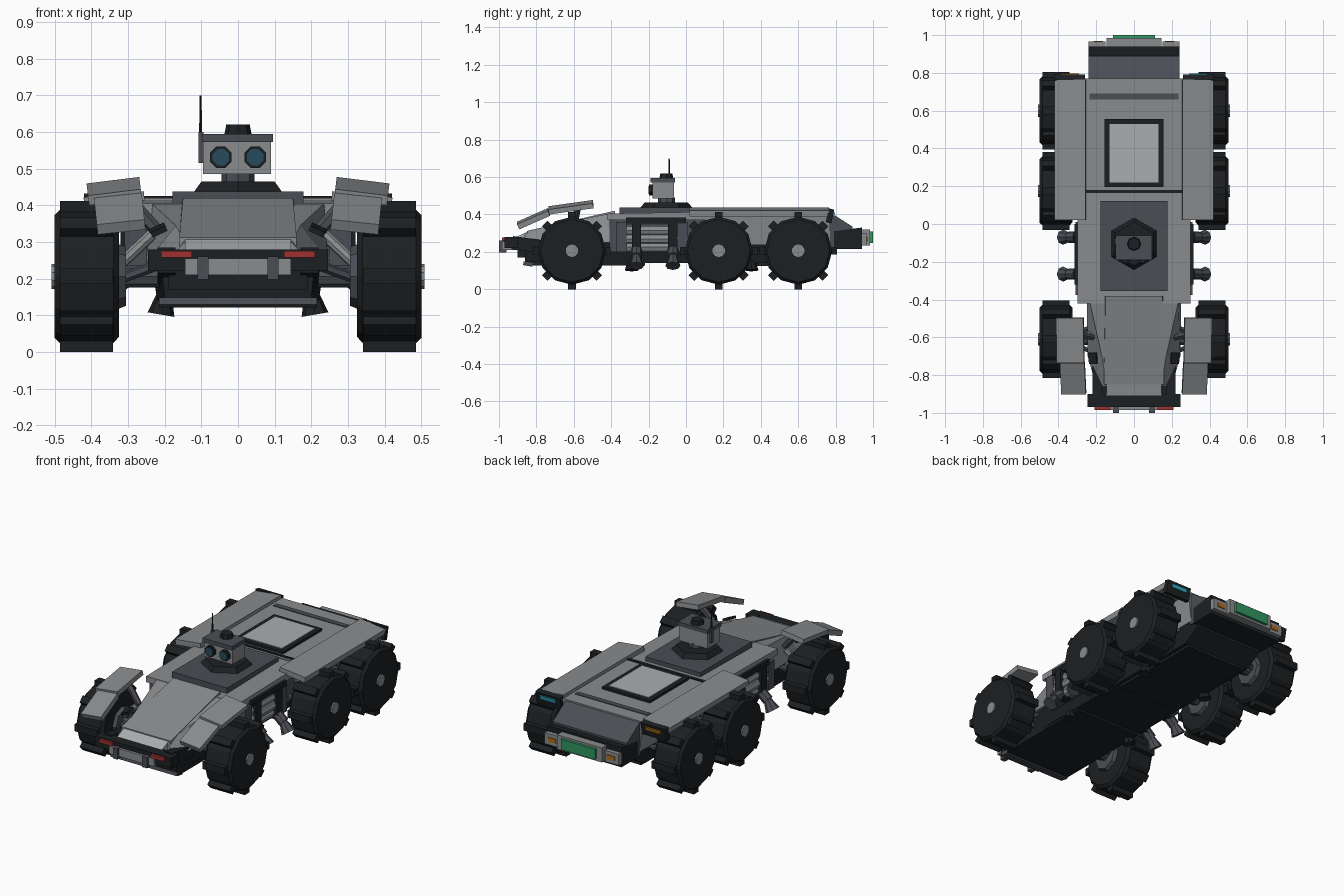
import bpy, bmesh
from math import radians, pi, cos, sin
from mathutils import Vector, Matrix, Euler

if "Cube" in bpy.data.objects:
    bpy.data.objects.remove(bpy.data.objects["Cube"])


def mat(name, r, g, b):
    m = bpy.data.materials.new(name)
    m.diffuse_color = (r, g, b, 1)
    m.use_nodes = True
    m.node_tree.nodes["Principled BSDF"].inputs["Base Color"].default_value = m.diffuse_color
    return m


LIGHT = mat("light_panel", .25, .26, .27)
PALE = mat("pale_panel", .40, .42, .43)
SLATE = mat("slate", .07, .075, .09)
BLACK = mat("black", .012, .014, .016)
RED = mat("red_light", .35, .03, .03)
BLUE = mat("lens_blue", .02, .07, .11)
CYAN = mat("cyan_light", .03, .4, .55)
GREEN = mat("green_panel", .03, .3, .12)
AMBER = mat("amber_light", .4, .15, .01)


def finish(name, bm, m, mirror=False):
    bmesh.ops.recalc_face_normals(bm, faces=bm.faces)
    me = bpy.data.meshes.new(name)
    bm.to_mesh(me)
    bm.free()
    ob = bpy.data.objects.new(name, me)
    bpy.context.collection.objects.link(ob)
    me.materials.append(m)
    if mirror:
        ob.modifiers.new("mirror", "MIRROR").use_mirror_merge = False
    return ob


def box(name, x, y, z, m, rot=(0, 0, 0), mirror=False):
    """Box from (min, max) ranges, rotated in degrees about its centre."""
    bm = bmesh.new()
    r = (x, y, z)
    c = Vector([(a + b) / 2 for a, b in r])
    s = [b - a for a, b in r]
    M = Matrix.Translation(c) @ Euler([radians(a) for a in rot]).to_matrix().to_4x4() @ Matrix.Diagonal((*s, 1))
    bmesh.ops.create_cube(bm, size=1, matrix=M)
    return finish(name, bm, m, mirror)


def rod(name, a, b, r1, r2, m, n=8, mirror=False, spin=0):
    """Cylinder or cone between two points."""
    bm = bmesh.new()
    a, b = Vector(a), Vector(b)
    q = (b - a).to_track_quat('Z', 'Y').to_matrix().to_4x4()
    M = Matrix.Translation((a + b) / 2) @ q @ Matrix.Rotation(spin, 4, 'Z')
    bmesh.ops.create_cone(bm, cap_ends=True, segments=n, radius1=r1, radius2=r2, depth=(b - a).length, matrix=M)
    return finish(name, bm, m, mirror)


def loft(name, sections, m):
    """Hull from stations (y, half width bottom, half width top, z bottom, z top)."""
    bm = bmesh.new()
    rings = [[bm.verts.new(p) for p in ((-b, y, z0), (b, y, z0), (t, y, z1), (-t, y, z1))]
             for y, b, t, z0, z1 in sections]
    for r, s in zip(rings, rings[1:]):
        for i in range(4):
            bm.faces.new((r[i], r[(i + 1) % 4], s[(i + 1) % 4], s[i]))
    bm.faces.new(rings[0])
    bm.faces.new(rings[-1])
    return finish(name, bm, m)


# Hull
loft("lower_hull", [(-.86, .20, .21, .15, .24), (-.42, .22, .24, .14, .26),
                    (.70, .22, .24, .14, .26), (.80, .22, .24, .20, .26)], BLACK)
loft("nose", [(-.86, .20, .145, .24, .30), (-.70, .245, .17, .25, .345), (-.41, .25, .235, .25, .405)], LIGHT)
loft("nose_panel", [(-.85, .16, .16, .28, .312), (-.38, .16, .15, .38, .42)], LIGHT)
loft("nose_lip", [(-.92, .145, .145, .25, .275), (-.83, .145, .145, .27, .315)], PALE)
loft("mid_hull", [(-.42, .30, .30, .37, .405), (.17, .30, .30, .37, .415)], LIGHT)
loft("core", [(-.41, .25, .25, .2, .38), (.17, .25, .25, .2, .38)], SLATE)
loft("rear_hull", [(.15, .24, .26, .24, .42), (.77, .24, .26, .24, .42)], LIGHT)
loft("tail_slope", [(.76, .24, .24, .22, .418), (.89, .24, .24, .215, .335)], SLATE)
loft("tail_block", [(.79, .241, .241, .215, .31), (.94, .241, .241, .215, .33)], BLACK)
box("deck_seam", (-.26, .26), (.165, .18), (.40, .425), BLACK)
box("deck_groove", (-.235, .235), (.66, .69), (.41, .424), SLATE)
box("hatch_frame", (-.155, .155), (.195, .555), (.41, .434), BLACK)
box("hatch_panel", (-.13, .13), (.22, .53), (.42, .438), PALE)
box("front_skid", (-.215, .215), (-.87, -.82), (.125, .145), SLATE, (-10, 0, 0))
box("belly_plate_front", (-.215, .215), (-.86, -.22), (.128, .15), BLACK)
box("belly_plate_rear", (-.2, .2), (.12, .7), (.125, .15), BLACK)
box("nose_vent", (.195, .24), (-.74, -.68), (.325, .34), BLACK, (10, 25, 0), True)

# Front bumper
box("bumper", (-.245, .245), (-.97, -.90), (.222, .28), BLACK)
box("bumper_arm", (.17, .22), (-.93, -.72), (.20, .27), BLACK, (-8, 0, 0), True)
box("bumper_plate", (-.145, .145), (-.985, -.90), (.21, .255), LIGHT)
box("bumper_hook", (.08, .11), (-1.0, -.96), (.197, .26), SLATE, mirror=True)
box("red_light", (.125, .21), (-.985, -.96), (.257, .276), RED, mirror=True)
box("front_grille", (-.19, .19), (-.9, -.84), (.17, .225), BLACK)

# Tail lights
box("tail_lamp_box", (-.145, .145), (.93, .985), (.235, .32), LIGHT)
box("tail_green_panel", (-.11, .11), (.98, 1.0), (.248, .308), GREEN)
box("tail_side_strip", (.15, .24), (.93, .965), (.235, .30), LIGHT, mirror=True)
box("tail_amber", (.165, .215), (.96, .97), (.255, .28), AMBER, mirror=True)

# Fenders
box("rear_fender", (.255, .42), (.02, .765), (.398, .43), LIGHT, (0, 6, 0), True)
box("rear_fender_end", (.26, .42), (.755, .785), (.355, .43), BLACK, (-12, 0, 0), True)
box("fender_light_right", (.29, .39), (.776, .794), (.39, .412), CYAN, (-12, 0, 0))
box("fender_light_left", (-.39, -.29), (.776, .794), (.39, .412), AMBER, (-12, 0, 0))
box("front_fender_top", (.265, .41), (-.735, -.495), (.425, .452), LIGHT, (8, 7, 0), True)
box("front_fender_front", (.257, .388), (-.905, -.725), (.362, .392), LIGHT, (24, 6, 0), True)
rod("fender_strut", (.22, -.6, .33), (.31, -.58, .43), .018, .018, SLATE, 6, True)

# Side tanks and nozzles
for z, x in ((.225, .275), (.27, .285), (.315, .28)):
    rod("side_tank", (x, -.32, z), (x, -.04, z), .028, .028, LIGHT, 8, True)
box("tank_end_plate", (.24, .31), (-.375, -.315), (.20, .36), SLATE, mirror=True)
box("tank_rear_plate", (.24, .31), (-.05, .01), (.20, .36), SLATE, mirror=True)
box("tank_rail", (.25, .315), (-.32, .0), (.352, .385), BLACK, mirror=True)
for y in (-.265, -.07):
    box("tank_strap", (.25, .32), (y - .025, y + .025), (.19, .36), BLACK, mirror=True)
    rod("nozzle_body", (.305, y, .21), (.345, y, .175), .03, .03, SLATE, 8, True)
    rod("nozzle_bell", (.34, y, .18), (.375, y, .125), .02, .04, SLATE, 8, True)
for y in (-.29, .35):
    rod("belly_foot", (.2, y, .16), (.21, y, .102), .02, .037, BLACK, 8, True)

# Turret
box("turret_base", (-.178, .178), (-.355, .122), (.40, .438), SLATE)
rod("turret_ring", (0, -.105, .435), (0, -.105, .465), .14, .115, BLACK, 6)
rod("turret_neck", (0, -.105, .46), (0, -.105, .49), .045, .045, SLATE, 8)
box("sensor_head", (-.095, .09), (-.18, -.065), (.485, .575), LIGHT)
box("sensor_roof", (-.098, .095), (-.19, -.06), (.572, .595), SLATE)
rod("sensor_cap", (0, -.105, .594), (0, -.105, .62), .037, .032, BLACK, 8)
rod("lens_rim", (.047, -.175, .531), (.047, -.197, .531), .032, .032, BLACK, 8, True, pi / 8)
rod("lens_glass", (.047, -.19, .531), (.047, -.201, .531), .024, .024, BLUE, 8, True, pi / 8)
rod("antenna", (-.102, -.09, .515), (-.102, -.09, .70), .006, .003, BLACK, 6)
box("antenna_mount", (-.108, -.094), (-.1, -.08), (.515, .60), SLATE)

# Wheels: 12-sided tyres with eight tread bars
ZW = .206
for label, y in (("front", -.61), ("middle", .175), ("rear", .60)):
    bm = bmesh.new()
    prof = ((.325, .165), (.34, .182), (.485, .182), (.50, .168))
    rings = [[bm.verts.new((x, y + r * cos(k * pi / 6), ZW + r * sin(k * pi / 6))) for k in range(12)]
             for x, r in prof]
    for a, b in zip(rings, rings[1:]):
        for k in range(12):
            bm.faces.new((a[k], a[(k + 1) % 12], b[(k + 1) % 12], b[k]))
    bm.faces.new(rings[0])
    bm.faces.new(rings[-1])
    for k in range(8):
        M = (Matrix.Translation((.413, y, ZW)) @ Matrix.Rotation(k * pi / 4, 4, 'X')
             @ Matrix.Translation((0, 0, .188)) @ Matrix.Diagonal((.145, .042, .036, 1)))
        bmesh.ops.create_cube(bm, size=1, matrix=M)
    finish(label + "_wheel", bm, BLACK, True)
    rod(label + "_hub", (.49, y, ZW), (.508, y, ZW), .034, .034, LIGHT, 10, True)
    # Suspension
    rod(label + "_axle", (.2, y, ZW), (.33, y, ZW), .03, .03, SLATE, 8, True)
    rod(label + "_inner_hub", (.305, y, ZW), (.33, y, ZW), .08, .09, SLATE, 8, True)
    for d in (-.07, .07):
        rod(label + "_arm", (.21, y + d, .24), (.32, y + d * .4, .2), .014, .014, SLATE, 6, True)
    rod(label + "_damper", (.235, y + .03, .32), (.32, y, .24), .016, .016, LIGHT, 8, True)
